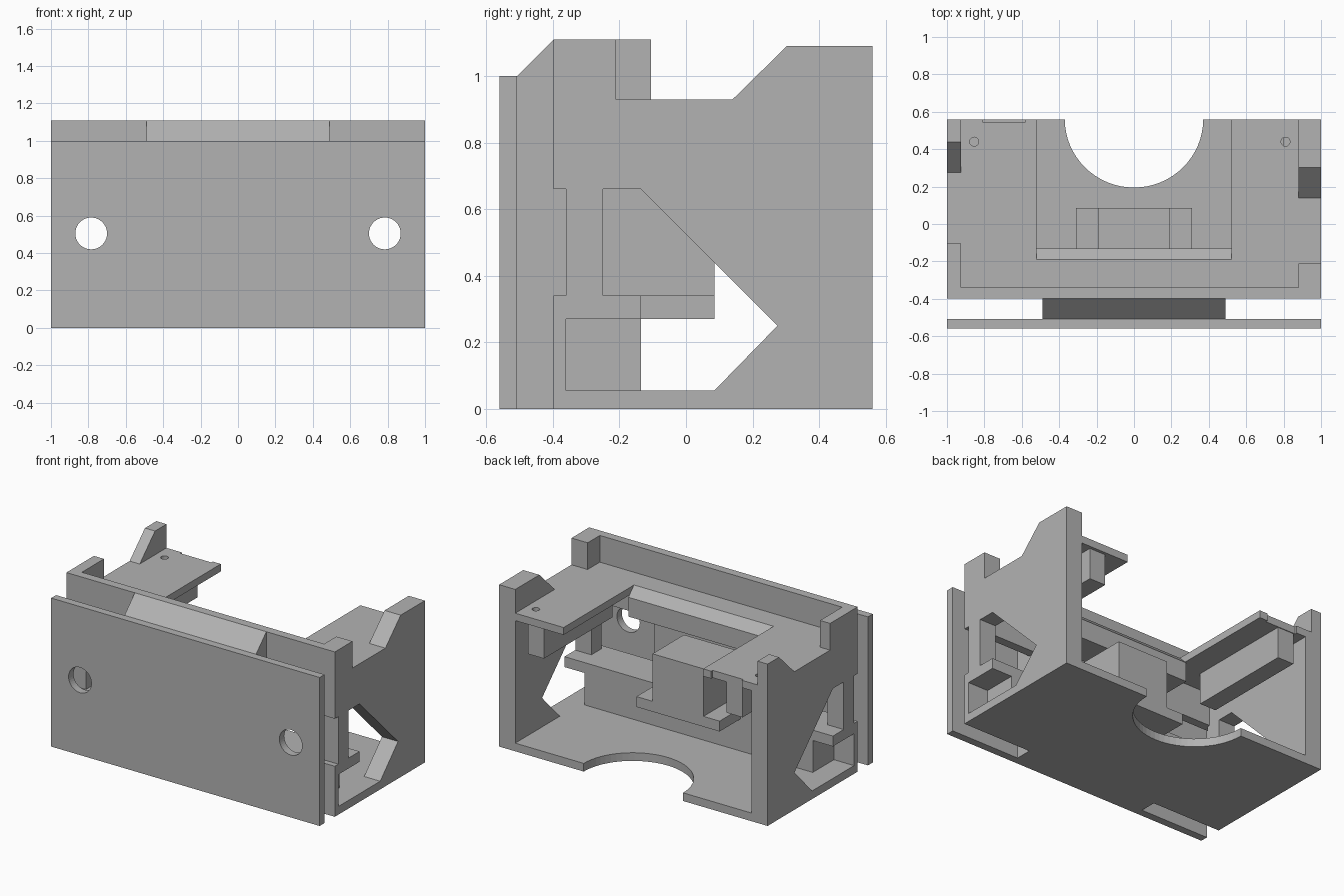
import bpy, bmesh, math
from mathutils import Vector

if "Cube" in bpy.data.objects:
    bpy.data.objects.remove(bpy.data.objects["Cube"], do_unlink=True)

grey = bpy.data.materials.new("plain grey")
grey.use_nodes = True
grey.diffuse_color = (0.45, 0.45, 0.45, 1)
grey.node_tree.nodes["Principled BSDF"].inputs["Base Color"].default_value = (0.45, 0.45, 0.45, 1)

# Maps profile coordinates (u, v) plus a depth w along the given axis
PLACE = {"x": lambda u, v, w: (w, u, v),
         "y": lambda u, v, w: (u, w, v),
         "z": lambda u, v, w: (u, v, w)}


def prism(name, axis, profile, lo, hi):
    """Extrude a flat profile along an axis from lo to hi."""
    bm = bmesh.new()
    verts = [bm.verts.new(PLACE[axis](u, v, lo)) for u, v in profile]
    face = bm.faces.new(verts)
    grown = bmesh.ops.extrude_face_region(bm, geom=[face])
    moved = [g for g in grown["geom"] if isinstance(g, bmesh.types.BMVert)]
    bmesh.ops.translate(bm, verts=moved, vec=Vector(PLACE[axis](0, 0, hi - lo)))
    bmesh.ops.recalc_face_normals(bm, faces=bm.faces)
    mesh = bpy.data.meshes.new(name)
    bm.to_mesh(mesh)
    bm.free()
    mesh.materials.append(grey)
    obj = bpy.data.objects.new(name, mesh)
    bpy.context.collection.objects.link(obj)
    return obj


def box(name, x, y, z):
    return prism(name, "z", [(x[0], y[0]), (x[1], y[0]), (x[1], y[1]), (x[0], y[1])], *z)


def circle(u, v, r, n=40):
    return [(u + r * math.cos(math.tau * i / n), v + r * math.sin(math.tau * i / n)) for i in range(n)]


def cut(obj, cutter):
    """Subtract the cutter for good and discard it."""
    mod = obj.modifiers.new("cut", "BOOLEAN")
    mod.operation = "DIFFERENCE"
    mod.solver = "EXACT"
    mod.object = cutter
    bpy.context.view_layer.objects.active = obj
    bpy.ops.object.modifier_apply(modifier=mod.name)
    bpy.data.objects.remove(cutter, do_unlink=True)


# Front plate with two round holes
plate = box("front_plate", (-1, 1), (-.56, -.508), (0, 1))
for side in (-1, 1):
    cut(plate, prism("hole_cutter", "y", circle(side * .785, .505, .085), -.7, -.45))

# Spacer with sloped top, joining plate and housing
prism("spacer", "x", [(-.508, 0), (-.36, 0), (-.36, 1.11), (-.398, 1.11), (-.508, 1)], -.49, .49)

# Front wall, split by a long slot
box("front_wall_lower", (-1, 1), (-.398, -.36), (0, .34))
box("front_wall_upper", (-1, 1), (-.398, -.34), (.66, 1.11))

# Floor with a round cutout at the back
floor = [(-1, -.398), (1, -.398), (1, .56)]
floor += [(.37 * math.cos(a), .56 - .365 * math.sin(a))
          for a in (math.pi * i / 32 for i in range(33))]
prism("floor", "z", floor + [(-1, .56)], 0, .055)

# Side walls with arrow shaped windows and notched front edges
opening = [(-.25, .66), (-.135, .66), (.275, .25), (.085, .055),
           (-.36, .055), (-.36, .27), (-.25, .27)]
outline = [(-.398, 0), (.56, 0), (.56, .93), (-.398, .93),
           (-.398, .66), (-.36, .66), (-.36, .34), (-.398, .34)]
for name, lo, hi in (("left_wall", .88, 1), ("right_wall", -1, -.88)):
    wall = prism(name, "x", outline, lo, hi)
    cut(wall, prism("window_cutter", "x", opening, lo - .1, hi + .1))

# Corner posts above the walls, back ones with a ramp
for name, lo, hi, front_end, ramp in (("left", .88, 1, -.21, .14), ("right", -1, -.925, -.105, .275)):
    box(name + "_front_post", (lo, hi), (-.398, front_end), (.93, 1.11))
    prism(name + "_back_post", "x",
          [(ramp, .93), (.56, .93), (.56, 1.09), (ramp + .163, 1.09)], lo, hi)

# Top deck: two arms with screw holes, joined by a beam with a sloped inner edge
for name, lo, hi, screw in (("left_arm", .52, .9, .81), ("right_arm", -.9, -.52, -.855)):
    arm = box(name, (lo, hi), (-.36, .56), (.88, .93))
    cut(arm, prism("screw_cutter", "z", circle(screw, .44, .024, 20), .8, 1))
    if lo < 0:
        cut(arm, box("notch_cutter", (-.81, -.58), (.545, .6), (.8, 1)))
prism("deck_beam", "x", [(-.36, .74), (-.13, .74), (-.13, .87), (-.19, .93), (-.36, .93)], -.52, .52)

# Rails hanging under the arms
for side, name in ((1, "left_rail"), (-1, "right_rail")):
    xs = sorted((side * .68, side * .8))
    box(name, xs, (-.19, .54), (.67, .88))

# Inner shelf, its support, and the centre block on a ledge
box("shelf", (-1, 1), (-.36, -.135), (.27, .34))
box("shelf_support", (-.85, .85), (-.36, -.135), (.055, .27))
box("ledge", (-.31, .31), (-.135, .085), (.27, .34))
box("centre_block", (-.19, .19), (-.25, .085), (.34, .66))
